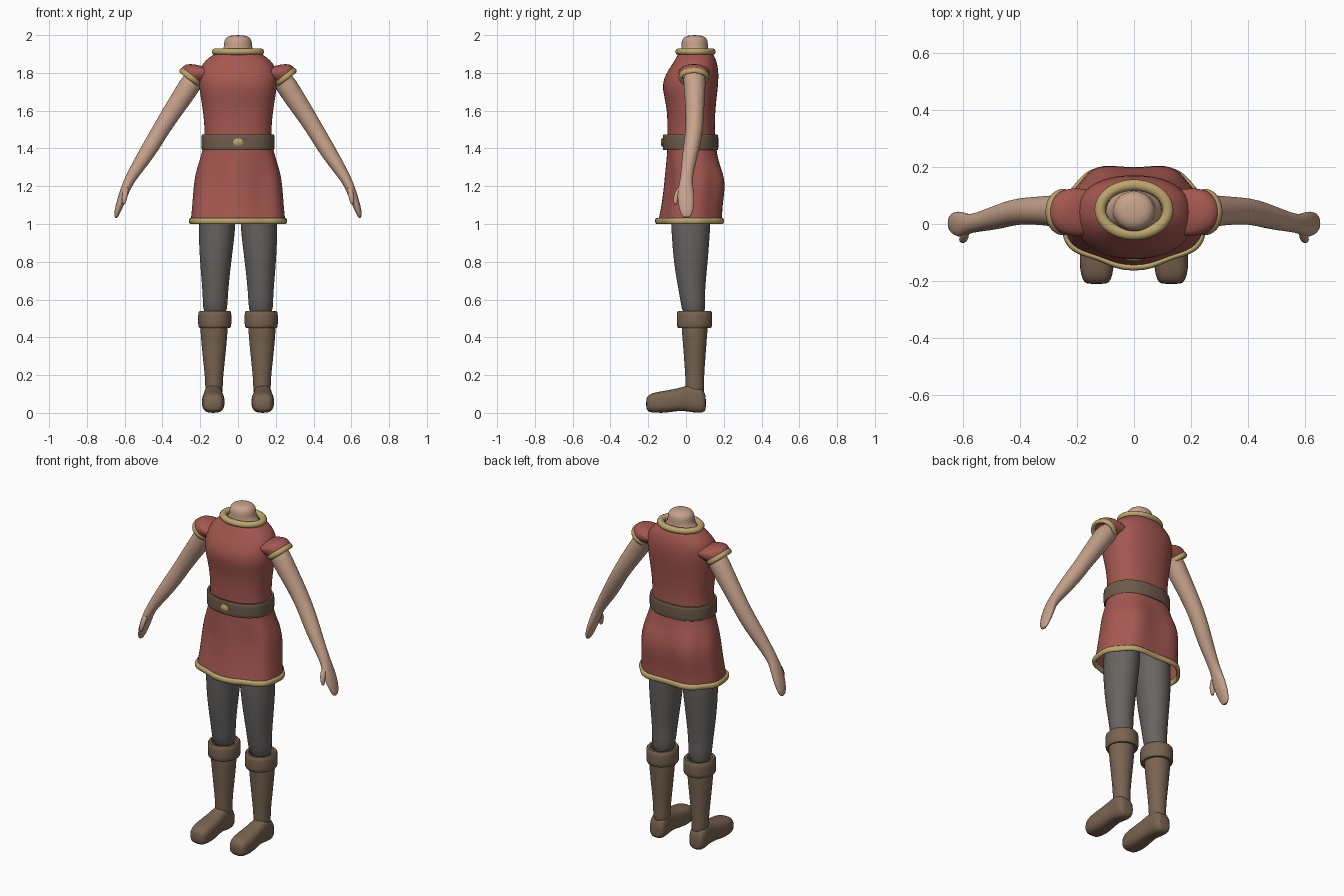
import bpy, bmesh, math
from mathutils import Vector

cube = bpy.data.objects.get("Cube")
if cube:
    bpy.data.objects.remove(cube)


def material(name, rgb):
    m = bpy.data.materials.new(name)
    m.use_nodes = True
    m.diffuse_color = (*rgb, 1)
    m.node_tree.nodes["Principled BSDF"].inputs["Base Color"].default_value = (*rgb, 1)
    return m


RED = material("red cloth", (0.37, 0.095, 0.08))
GOLD = material("gold trim", (0.5, 0.37, 0.15))
SKIN = material("skin", (0.57, 0.36, 0.26))
GREY = material("grey leggings", (0.135, 0.125, 0.12))
BOOT = material("boot leather", (0.19, 0.125, 0.08))
BELT = material("belt leather", (0.155, 0.105, 0.07))
X, Y, Z = Vector((1, 0, 0)), Vector((0, 1, 0)), Vector((0, 0, 1))


def spow(v, e):
    return math.copysign(abs(v) ** e, v)


def ring_points(c, ra, rb, a=X, b=Y, e=1.0, wave=0.0, n=32):
    """Rounded ring; wave makes cloth folds around it."""
    pts = []
    for i in range(n):
        t = 2 * math.pi * i / n
        f = 1 + wave * math.cos(6 * t) * math.sin(t)
        pts.append(Vector(c) + a * (ra * f * spow(math.cos(t), e)) + b * (rb * f * spow(math.sin(t), e)))
    return pts


def skin_rings(name, rings, mat, closed=False, caps=(True, True), subsurf=1):
    """Bridge a list of point rings into a smooth object."""
    bm = bmesh.new()
    loops = [[bm.verts.new(p) for p in r] for r in rings]
    n = len(loops[0])
    pairs = list(zip(loops, loops[1:]))
    if closed:
        pairs.append((loops[-1], loops[0]))
    for lo, hi in pairs:
        for i in range(n):
            j = (i + 1) % n
            bm.faces.new((lo[i], lo[j], hi[j], hi[i]))
    if not closed:
        for loop, cap in ((loops[0], caps[0]), (loops[-1], caps[1])):
            if cap:
                bm.faces.new(loop)
    bmesh.ops.recalc_face_normals(bm, faces=bm.faces)
    me = bpy.data.meshes.new(name)
    bm.to_mesh(me)
    bm.free()
    me.materials.append(mat)
    ob = bpy.data.objects.new(name, me)
    bpy.context.collection.objects.link(ob)
    if subsurf:
        ob.modifiers.new("smooth", "SUBSURF").levels = subsurf
        ob.modifiers["smooth"].render_levels = subsurf
    bpy.ops.object.select_all(action="DESELECT")
    ob.select_set(True)
    bpy.context.view_layer.objects.active = ob
    bpy.ops.object.shade_smooth_by_angle(angle=math.radians(50))
    return ob


def band(name, c, ra, rb, t, h, mat, a=X, b=Y, e=1.0, wave=0.0, square=1.0):
    """Closed loop of trim, t thick and h tall (half sizes)."""
    up = a.cross(b)
    rings = []
    for k in range(12):
        q = math.pi * (k + 0.5) / 6
        r, u = t * spow(math.cos(q), square), h * spow(math.sin(q), square)
        rings.append(ring_points(Vector(c) + up * u, ra + r, rb + r, a, b, e, wave, 64))
    return skin_rings(name, rings, mat, closed=True, subsurf=0)


# Tunic: height, half width, front, back, fold depth
tunic = [
    (1.01, .252, -.142, .196, .05),
    (1.10, .243, -.122, .198, .06),
    (1.20, .236, -.107, .215, .08),
    (1.27, .226, -.103, .202, .07),
    (1.34, .203, -.100, .173, .03),
    (1.42, .180, -.098, .158, 0),
    (1.50, .176, -.098, .152, 0),
    (1.60, .186, -.100, .155, 0),
    (1.68, .200, -.117, .164, 0),
    (1.74, .208, -.128, .171, 0),
    (1.80, .207, -.105, .173, 0),
    (1.85, .190, -.070, .166, 0),
    (1.885, .150, -.050, .153, 0),
    (1.905, .118, -.038, .138, 0),
]
skin_rings("tunic", [ring_points((0, (f + k) / 2, z), w, (k - f) / 2, e=.88, wave=v)
                     for z, w, f, k, v in tunic], RED, caps=(False, False))
band("hem_trim", (0, .026, 1.016), .25, .17, .011, .017, GOLD, e=.88, wave=.05)
band("collar", (0, .05, 1.912), .119, .087, .02, .018, GOLD)

# Belt and buckle
band("belt", (0, .024, 1.432), .184, .138, .009, .042, BELT, e=.9, square=.4)
skin_rings("buckle", [ring_points((0, y, 1.432), r, r * .8, X, Z, n=8)
                      for y, r in ((-.11, .028), (-.127, .028), (-.133, .018))], GOLD, subsurf=0)

# Neck stump
neck = [(1.86, .11, .085), (1.905, .098, .076), (1.925, .077, .071), (1.95, .074, .07),
        (1.972, .073, .069), (1.99, .06, .056), (2.0, .034, .03)]
skin_rings("neck", [ring_points((0, .046, z), a, b) for z, a, b in neck], SKIN)

arm = [
    (.17, .045, 1.82, .045, .055), (.235, .045, 1.77, .058, .06),
    (.283, .046, 1.69, .056, .055), (.345, .047, 1.60, .051, .049),
    (.408, .045, 1.50, .045, .046), (.455, .032, 1.42, .045, .045),
    (.512, .015, 1.33, .039, .039), (.578, .0, 1.23, .027, .03),
    (.598, -.002, 1.18, .025, .044), (.620, .0, 1.12, .023, .045),
    (.638, .003, 1.07, .018, .037), (.649, .003, 1.03, .01, .02),
]
thumb = [(.592, -.025, 1.20, .014), (.596, -.046, 1.165, .016),
         (.602, -.056, 1.13, .014), (.606, -.056, 1.10, .008)]
sleeve = [(.12, 1.795, .055, .07), (.18, 1.805, .072, .083), (.217, 1.80, .076, .084),
          (.24, 1.787, .07, .078), (.252, 1.777, .062, .072)]
leg = [(.095, 1.30, .09, .11, .03), (.11, 1.0, .099, .105, .025), (.115, .9, .092, .098, .025),
       (.118, .8, .083, .09, .025), (.12, .7, .073, .077, .028),
       (.12, .6, .065, .064, .034), (.122, .5, .064, .062, .045)]
shaft = [(.50, .073, .075, .045), (.44, .073, .068, .046), (.36, .066, .062, .046),
         (.28, .058, .056, .046), (.20, .049, .05, .046), (.14, .046, .049, .047),
         (.08, .046, .05, .05)]
# Foot from toe to heel: y, half width, sole, top
foot = [(-.212, .036, .02, .075), (-.198, .05, .004, .098), (-.16, .06, 0, .11),
        (-.10, .06, 0, .119), (-.04, .053, .012, .13), (.01, .049, .008, .147),
        (.05, .05, 0, .15), (.088, .049, 0, .13), (.107, .036, .012, .09)]

for side, s in (("left", 1), ("right", -1)):
    # Arm, hand and thumb
    across = Vector((.85 * s, 0, .53))
    skin_rings(side + "_arm", [ring_points((x * s, y, z), a, b, across, n=24)
                               for x, y, z, a, b in arm], SKIN)
    skin_rings(side + "_thumb", [ring_points((x * s, y, z), r, r, n=12)
                                 for x, y, z, r in thumb], SKIN)
    # Puffed sleeve with trim
    tilt = Vector((.79 * s, 0, .61))
    skin_rings(side + "_sleeve", [ring_points((x * s, .042, z), a, b, tilt)
                                  for x, z, a, b in sleeve], RED, caps=(False, False))
    band(side + "_sleeve_trim", (.25 * s, .042, 1.777), .06, .07, .011, .017, GOLD, tilt)
    # Legging
    skin_rings(side + "_legging", [ring_points((x * s, y, z), a, b)
                                   for x, z, a, b, y in leg], GREY)
    # Boot shaft, cuff and foot
    skin_rings(side + "_boot_shaft", [ring_points((.127 * s, y, z), a, b)
                                      for z, a, b, y in shaft], BOOT)
    band(side + "_boot_cuff", (.123 * s, .045, .495), .074, .08, .014, .046, BOOT, square=.55)
    skin_rings(side + "_boot_foot", [ring_points((.131 * s, y, (lo + hi) / 2), w, (hi - lo) / 2, X, Z, .72)
                                     for y, w, lo, hi in foot], BOOT)
